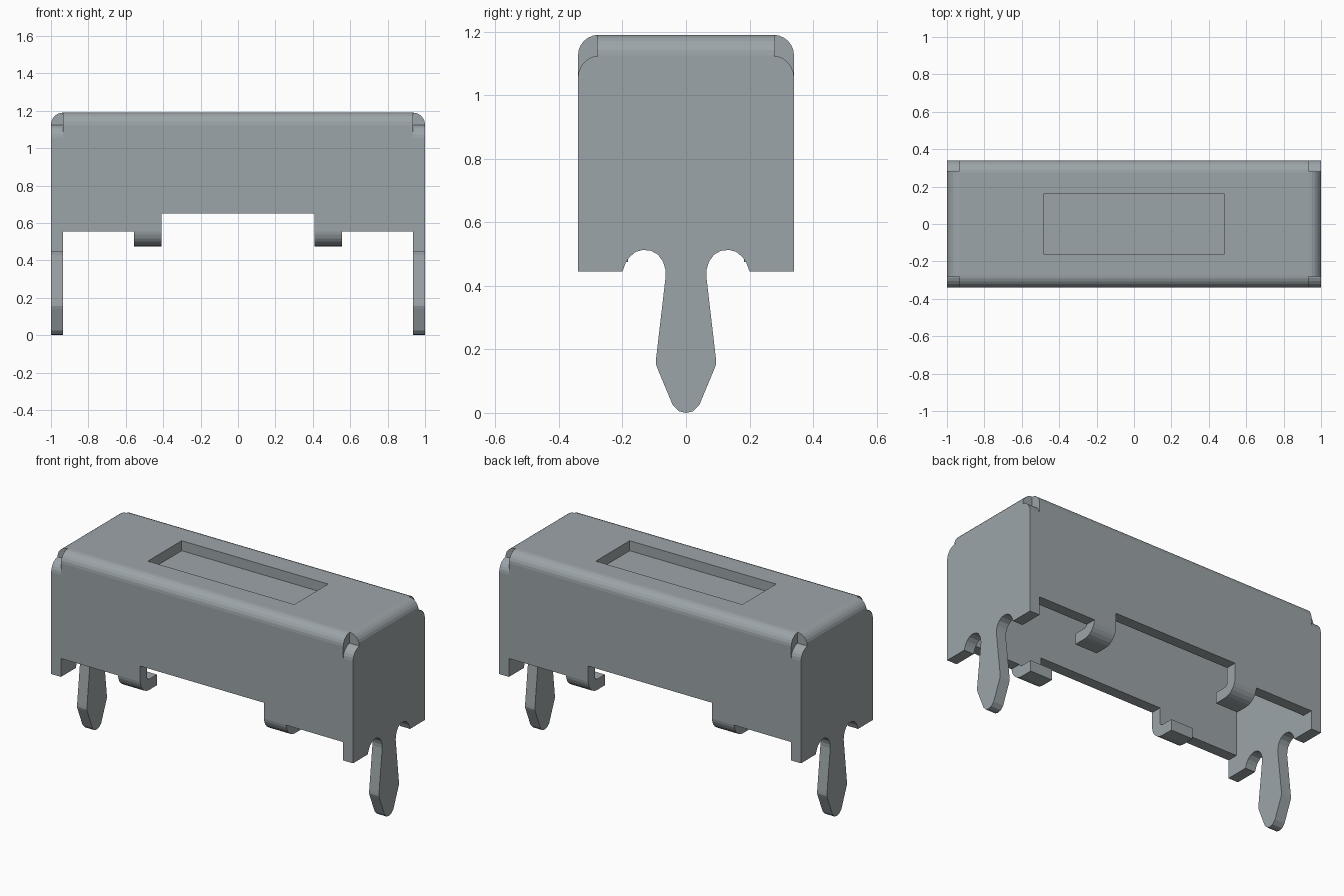
import bpy, bmesh
from math import sin, cos, radians

if "Cube" in bpy.data.objects:
    bpy.data.objects.remove(bpy.data.objects["Cube"])

T = 0.065                       # sheet thickness
XI, YO, ZT = 0.935, 0.34, 1.19  # inner end, outer side, top
YB, ZB = YO - T, ZT - T         # where the bends begin

metal = bpy.data.materials.new("grey_metal")
metal.diffuse_color = (0.335, 0.374, 0.393, 1)
metal.use_nodes = True
metal.node_tree.nodes["Principled BSDF"].inputs["Base Color"].default_value = metal.diffuse_color


def arc(cx, cy, r, a0, a1, n=6):
    return [(cx + r * cos(radians(a0 + (a1 - a0) * i / n)),
             cy + r * sin(radians(a0 + (a1 - a0) * i / n))) for i in range(n + 1)]


def prism(name, pts, axis, a, b, mirror=(False, False, False)):
    """Extrude a 2D profile along x (pts are y,z) or along y (pts are x,z)."""
    bm = bmesh.new()
    place = (lambda p, t: (t, p[0], p[1])) if axis == 'x' else (lambda p, t: (p[0], t, p[1]))
    lo = [bm.verts.new(place(p, a)) for p in pts]
    hi = [bm.verts.new(place(p, b)) for p in pts]
    bm.faces.new(lo)
    bm.faces.new(hi)
    for i in range(len(pts)):
        j = (i + 1) % len(pts)
        bm.faces.new((lo[i], lo[j], hi[j], hi[i]))
    bmesh.ops.recalc_face_normals(bm, faces=bm.faces)
    me = bpy.data.meshes.new(name)
    bm.to_mesh(me)
    bm.free()
    me.materials.append(metal)
    ob = bpy.data.objects.new(name, me)
    bpy.context.collection.objects.link(ob)
    if any(mirror):
        m = ob.modifiers.new("mirror", 'MIRROR')
        m.use_axis = mirror
        m.use_mirror_merge = False
    return ob


def cut(ob, x, y, z0, z1):
    c = prism("cutter", [(-y, z0), (y, z0), (y, z1), (-y, z1)], 'x', -x, x)
    c.hide_render = True
    m = ob.modifiers.new("cut", 'BOOLEAN')
    m.operation, m.object, m.solver = 'DIFFERENCE', c, 'EXACT'
    bpy.context.view_layer.objects.active = ob
    bpy.ops.object.modifier_apply(modifier=m.name)
    bpy.data.objects.remove(c)


# Top plate and long walls: a bent channel with lower cutout and top pocket
outer = [(YO, 0.555)] + arc(YB, ZB, T, 0, 90)
half = outer + [(-y, z) for y, z in reversed(outer)]
channel = half + [(-YB, 0.555), (-YB, ZB), (YB, ZB), (YB, 0.555)]
cover = prism("cover_channel", channel, 'x', -XI, XI)
cut(cover, 0.41, 0.5, 0.4, 0.65)
cut(cover, 0.485, 0.16, ZB + 0.005, 1.4)

# End walls with rounded shoulders, arches and a pointed pin
edge = [(0.0, 0.0), (0.022, 0.005), (0.042, 0.025), (0.09, 0.14), (0.095, 0.155), (0.094, 0.172),
        (0.064, 0.43), (0.065, 0.452), (0.072, 0.475), (0.087, 0.497), (0.109, 0.51), (0.135, 0.513),
        (0.158, 0.507), (0.178, 0.49), (0.19, 0.472), (0.2, 0.445), (YO, 0.445)]
edge += arc(0.27, ZB - 0.07, 0.07, 0, 90)
profile = edge + [(-y, z) for y, z in reversed(edge[1:])]
prism("end_wall", profile, 'x', XI, 1.0, (True, False, False))

# Rounded bends joining the top plate to the end walls
bend = [(XI, ZB)] + arc(XI, ZB, T, 0, 90)
prism("end_bend", bend, 'y', -0.28, 0.28, (True, False, False))

# Four hooked tabs curling inwards below the long walls
hook = ([(YB, 0.555)] + arc(0.255, 0.56, 0.02, 0, -90, 4)[1:]
        + [(0.183, 0.54), (0.183, 0.475)]
        + arc(0.255, 0.56, 0.085, -90, 0)[:-1] + [(YO, 0.555)])
prism("hooked_tab", hook, 'x', 0.41, 0.557, (True, True, False))
